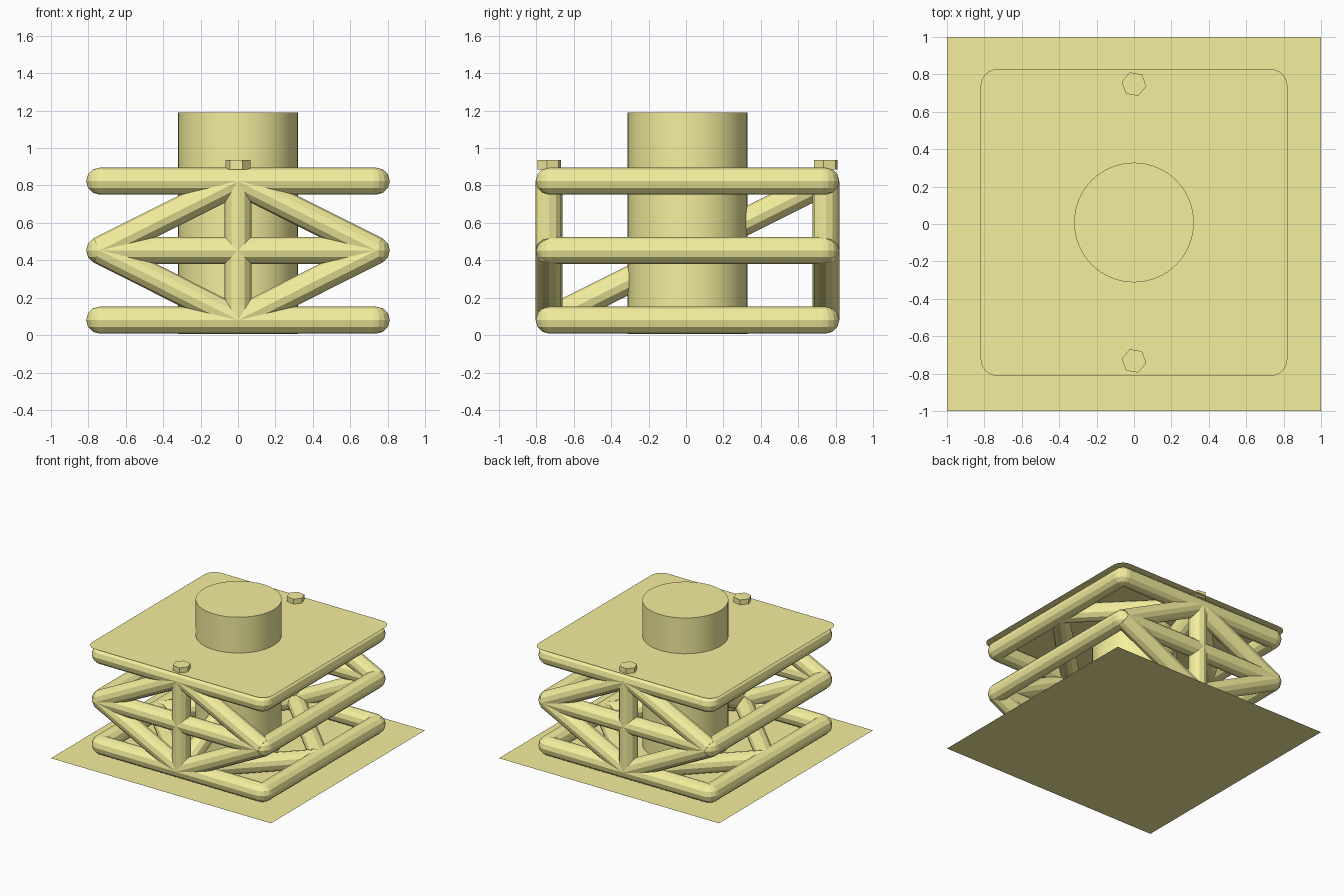
import bpy, math

if "Cube" in bpy.data.objects:
    bpy.data.objects.remove(bpy.data.objects["Cube"])

R = 0.072          # tube radius
H = 0.74           # half width of the frame, along tube centres
CY = 0.008         # frame centre in y
LOW, MID, TOP = 0.08, 0.453, 0.823

yellow = bpy.data.materials.new("yellow_paint")
yellow.diffuse_color = (0.91, 0.86, 0.34, 1)
yellow.use_nodes = True
yellow.node_tree.nodes["Principled BSDF"].inputs["Base Color"].default_value = yellow.diffuse_color


def rounded_square(half, r, z, n=4):
    pts = []
    for k, (sx, sy) in enumerate([(1, 1), (-1, 1), (-1, -1), (1, -1)]):
        for i in range(n + 1):
            a = (k + i / n) * math.pi / 2
            pts.append((sx * (half - r) + r * math.cos(a),
                        CY + sy * (half - r) + r * math.sin(a), z))
    return pts


def tube(name, pts, closed=False):
    cu = bpy.data.curves.new(name, 'CURVE')
    cu.dimensions = '3D'
    cu.bevel_depth = R
    cu.bevel_resolution = 4
    cu.use_fill_caps = not closed
    sp = cu.splines.new('POLY')
    sp.points.add(len(pts) - 1)
    for p, co in zip(sp.points, pts):
        p.co = (*co, 1)
    sp.use_cyclic_u = closed
    sp.use_smooth = False
    ob = bpy.data.objects.new(name, cu)
    bpy.context.collection.objects.link(ob)
    bpy.ops.object.select_all(action='DESELECT')
    ob.select_set(True)
    bpy.context.view_layer.objects.active = ob
    bpy.ops.object.convert(target='MESH')


def sheet(name, pts):
    me = bpy.data.meshes.new(name)
    me.from_pydata(pts, [], [range(len(pts))])
    bpy.context.collection.objects.link(bpy.data.objects.new(name, me))


def prism(name, sides, r, x, y, z0, z1, turn=0):
    bpy.ops.mesh.primitive_cylinder_add(vertices=sides, radius=r, depth=z1 - z0,
                                        location=(x, y, (z0 + z1) / 2),
                                        rotation=(0, 0, turn))
    bpy.context.object.name = name


# Ground sheet and rounded top plate
sheet("ground_sheet", [(-1, -1, 0), (1, -1, 0), (1, 1, 0), (-1, 1, 0)])
sheet("top_plate", rounded_square(0.82, 0.09, 0.896, 6))

# Three square tube rings
for name, z in (("bottom", LOW), ("middle", MID), ("top", TOP)):
    tube(name + "_ring", rounded_square(H, 0.02, z), closed=True)

# Flat diamonds joining the side midpoints of the bottom and top rings
for name, z in (("bottom", LOW), ("top", TOP)):
    for sx in (-1, 1):
        for sy in (-1, 1):
            tube(name + "_diamond_brace", [(sx * H, CY, z), (0, CY + sy * H, z)])

# Front and back trusses: centre post plus a diamond of braces
for side, s in (("front", -1), ("back", 1)):
    y = CY + s * H
    tube(side + "_post", [(0, y, LOW), (0, y, TOP)])
    for sx, hand in ((-1, "left"), (1, "right")):
        for z, lvl in ((LOW, "lower"), (TOP, "upper")):
            tube(f"{side}_{lvl}_{hand}_brace", [(sx * H, y, MID), (0, y, z)])
    # Hex bolt above each post
    prism(side + "_bolt", 6, 0.067, 0, y, 0.885, 0.937, math.radians(20))

# Long brace through the middle, front bottom to back top
tube("inner_brace", [(0, CY - H, LOW), (0, CY + H, TOP)])

# Central drum
prism("drum", 64, 0.32, 0, CY, 0.005, 1.19)
bpy.ops.object.shade_smooth_by_angle(angle=math.radians(30))

# One paint for everything
for ob in bpy.data.objects:
    ob.data.materials.clear()
    ob.data.materials.append(yellow)
